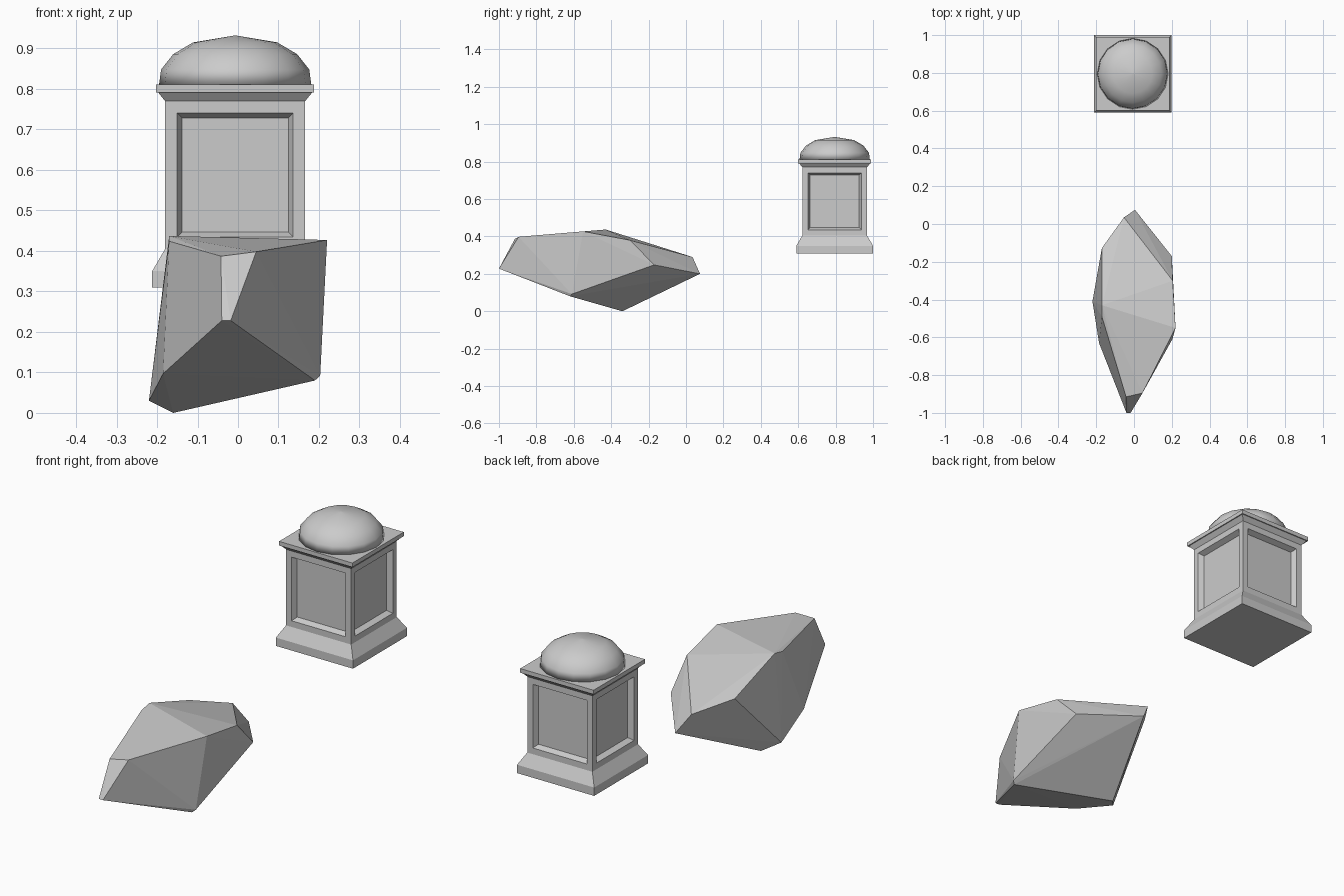
import bpy, bmesh
from math import cos, sin, tau

if "Cube" in bpy.data.objects:
    bpy.data.objects.remove(bpy.data.objects["Cube"])

CX, CY = -0.007, 0.795          # pedestal axis


def finish(name, bm, smooth=False):
    bmesh.ops.recalc_face_normals(bm, faces=bm.faces)
    me = bpy.data.meshes.new(name)
    bm.to_mesh(me)
    bm.free()
    ob = bpy.data.objects.new(name, me)
    bpy.context.collection.objects.link(ob)
    for p in me.polygons:
        p.use_smooth = smooth
    return ob


def loft(profile, sides, turn):
    """Stack regular rings (radius, z); cap both ends."""
    bm = bmesh.new()
    rings = [[bm.verts.new((CX + r * cos(tau * (i + turn) / sides),
                            CY + r * sin(tau * (i + turn) / sides), z))
              for i in range(sides)] for r, z in profile]
    walls = []
    for a, b in zip(rings, rings[1:]):
        walls.append([bm.faces.new((a[i], a[(i + 1) % sides],
                                    b[(i + 1) % sides], b[i]))
                      for i in range(sides)])
    bm.faces.new(rings[0][::-1])
    bm.faces.new(rings[-1])
    return bm, walls


# Square pedestal: plinth, shaft, flared cornice and slab (half width, z)
profile = [(.205, .31), (.205, .35), (.173, .405), (.173, .77),
           (.190, .791), (.195, .791), (.195, .811)]
bm, walls = loft([(h * 2 ** .5, z) for h, z in profile], 4, 0.5)
bm.normal_update()
# Recessed panel on each shaft side
panels = walls[2]
bmesh.ops.inset_individual(bm, faces=panels, thickness=.042)
bmesh.ops.inset_individual(bm, faces=panels, thickness=.017, depth=-.025)
finish("pedestal", bm)

# Rounded dome on the slab
bm, _ = loft([(.188, .811), (.183, .848), (.153, .886),
              (.104, .915), (.002, .932)], 16, 0)
dome = finish("dome", bm, smooth=True)

# Faceted boulder: convex hull of its corners
corners = [(-.04, -1, .228), (-.018, -1, .228), (-.042, -.915, .387),
           (.045, -.895, .398), (.22, -.55, .427), (-.17, -.43, .437),
           (-.17, -.49, .424), (.205, -.30, .38), (.20, -.17, .248),
           (.19, -.62, .08), (.203, -.61, .092), (-.16, -.34, 0),
           (-.22, -.41, .03), (-.185, -.63, .097), (.005, .075, .2),
           (-.053, .035, .29), (-.17, -.127, .335)]
bm = bmesh.new()
for c in corners:
    bm.verts.new(c)
bmesh.ops.convex_hull(bm, input=bm.verts)
finish("boulder", bm)
